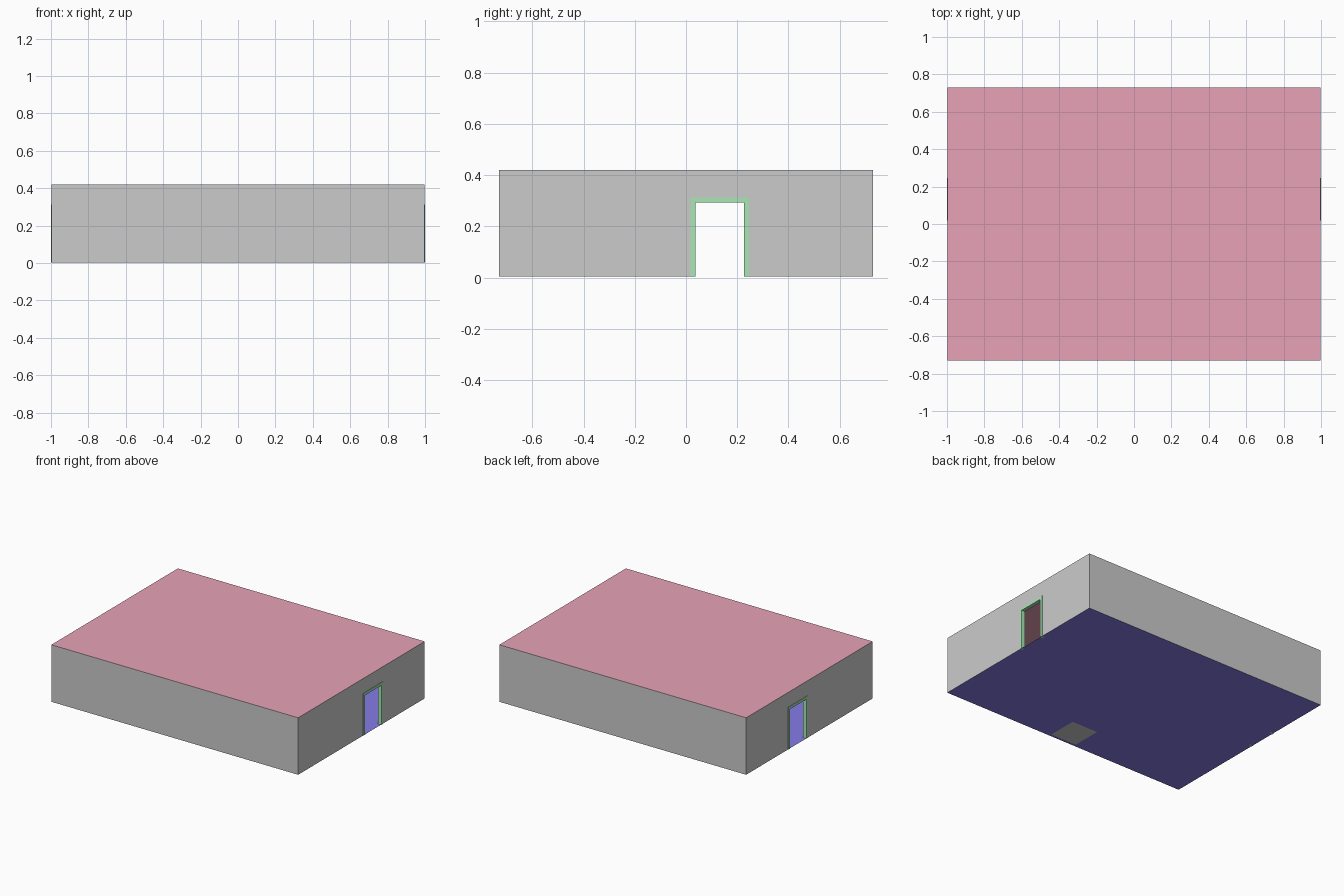
import bpy, bmesh

if "Cube" in bpy.data.objects:
    bpy.data.objects.remove(bpy.data.objects["Cube"])

HX, HY = 0.997, 0.73          # half size of the room
Z0, Z1 = 0.004, 0.42          # floor and ceiling heights
D0, D1, DT = 0.018, 0.246, 0.312   # doorway: y range and top
FW = 0.02                     # door frame width


def material(name, rgb):
    m = bpy.data.materials.new(name)
    m.diffuse_color = (*rgb, 1)
    m.use_nodes = True
    m.node_tree.nodes["Principled BSDF"].inputs["Base Color"].default_value = m.diffuse_color
    return m


def sheet(name, pts, mat=None, extrude=None):
    """Flat polygon through pts, optionally extruded along a vector."""
    bm = bmesh.new()
    face = bm.faces.new([bm.verts.new(p) for p in pts])
    if extrude:
        res = bmesh.ops.extrude_face_region(bm, geom=[face], use_keep_orig=True)
        moved = [g for g in res["geom"] if isinstance(g, bmesh.types.BMVert)]
        bmesh.ops.translate(bm, verts=moved, vec=extrude)
        bmesh.ops.recalc_face_normals(bm, faces=bm.faces)
    me = bpy.data.meshes.new(name)
    bm.to_mesh(me)
    bm.free()
    ob = bpy.data.objects.new(name, me)
    bpy.context.collection.objects.link(ob)
    if mat:
        me.materials.append(mat)
    return ob


def rect(x0, x1, y0, y1, z):
    return [(x0, y0, z), (x1, y0, z), (x1, y1, z), (x0, y1, z)]


pink = material("ceiling_pink", (0.80, 0.36, 0.47))
blue = material("floor_blue", (0.24, 0.20, 0.80))
green = material("frame_green", (0.40, 0.80, 0.47))

# Floor, ceiling and the small hatch under the floor
sheet("floor", rect(-HX, HX, -HY, HY, Z0), blue)
sheet("ceiling", rect(-HX, HX, -HY, HY, Z1), pink)
sheet("floor_hatch", rect(-0.09, 0.12, -0.705, -0.487, 0)[::-1])

# Long solid walls
for name, s in (("front_wall", -1), ("back_wall", 1)):
    pts = [(-HX, s * HY, Z0), (HX, s * HY, Z0), (HX, s * HY, Z1), (-HX, s * HY, Z1)]
    sheet(name, pts if s < 0 else pts[::-1])

# Short walls with a doorway notch, each with a door frame
wall = [(-HY, Z0), (D0, Z0), (D0, DT), (D1, DT), (D1, Z0), (HY, Z0), (HY, Z1), (-HY, Z1)]
frame = [(D0, Z0), (D0 + FW, Z0), (D0 + FW, DT - FW), (D1 - FW, DT - FW),
         (D1 - FW, Z0), (D1, Z0), (D1, DT), (D0, DT)]
for side, s in (("left", -1), ("right", 1)):
    pts = [(s * HX, y, z) for y, z in wall]
    sheet(side + "_wall", pts if s > 0 else pts[::-1])
    sheet(side + "_door_frame", [(s, y, z) for y, z in frame], green, (-0.028 * s, 0, 0))
